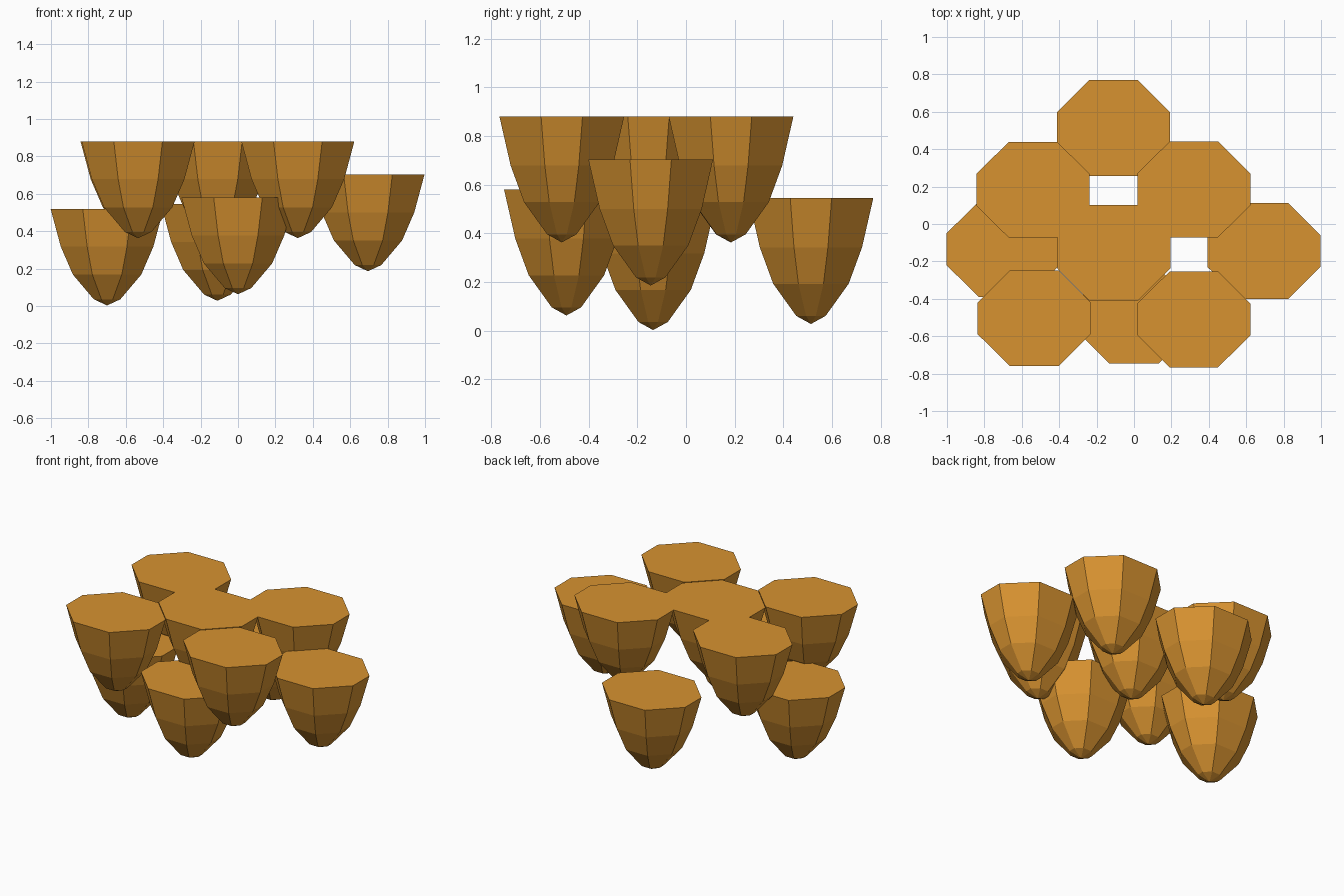
import bpy, bmesh

if "Cube" in bpy.data.objects:
    bpy.data.objects.remove(bpy.data.objects["Cube"])

# Shared amber material
amber = bpy.data.materials.new("amber")
amber.diffuse_color = (0.68, 0.29, 0.03, 1)
amber.use_nodes = True
amber.node_tree.nodes["Principled BSDF"].inputs["Base Color"].default_value = amber.diffuse_color

# Octagonal rim outline (wider in x than y), half sizes and half flats
HX, HY, FX, FY = 0.302, 0.256, 0.13, 0.085
RIM = [(HX, -FY), (HX, FY), (FX, HY), (-FX, HY),
       (-HX, FY), (-HX, -FY), (-FX, -HY), (FX, -HY)]

# Cup profile above the tip: (height, scale of the rim)
PROFILE = [(0.033, 0.235), (0.165, 0.605), (0.315, 0.82), (0.517, 1.0)]


def cup_mesh():
    bm = bmesh.new()
    tip = bm.verts.new((0, 0, 0))
    rings = [[bm.verts.new((x * s, y * s, h)) for x, y in RIM] for h, s in PROFILE]
    for i in range(8):
        j = (i + 1) % 8
        bm.faces.new((tip, rings[0][j], rings[0][i]))
        for low, high in zip(rings, rings[1:]):
            bm.faces.new((low[i], low[j], high[j], high[i]))
    bm.faces.new(rings[-1])  # flat lid
    bmesh.ops.recalc_face_normals(bm, faces=bm.faces)
    mesh = bpy.data.meshes.new("cup")
    bm.to_mesh(mesh)
    bm.free()
    mesh.materials.append(amber)
    return mesh


# Tip position of every cup
CUPS = {
    "upper_cup_back_left": (-0.54, 0.183, 0.363),
    "upper_cup_back_right": (0.32, 0.185, 0.363),
    "upper_cup_centre": (-0.108, -0.154, 0.363),
    "upper_cup_front_left": (-0.534, -0.504, 0.363),
    "upper_cup_front_right": (0.32, -0.51, 0.363),
    "lower_cup_back": (-0.11, 0.513, 0.028),
    "lower_cup_front": (0.0, -0.491, 0.063),
    "lower_cup_left": (-0.70, -0.135, 0.003),
    "lower_cup_right": (0.695, -0.145, 0.186),
}
mesh = cup_mesh()
for name, tip in CUPS.items():
    cup = bpy.data.objects.new(name, mesh)
    cup.location = tip
    bpy.context.collection.objects.link(cup)
